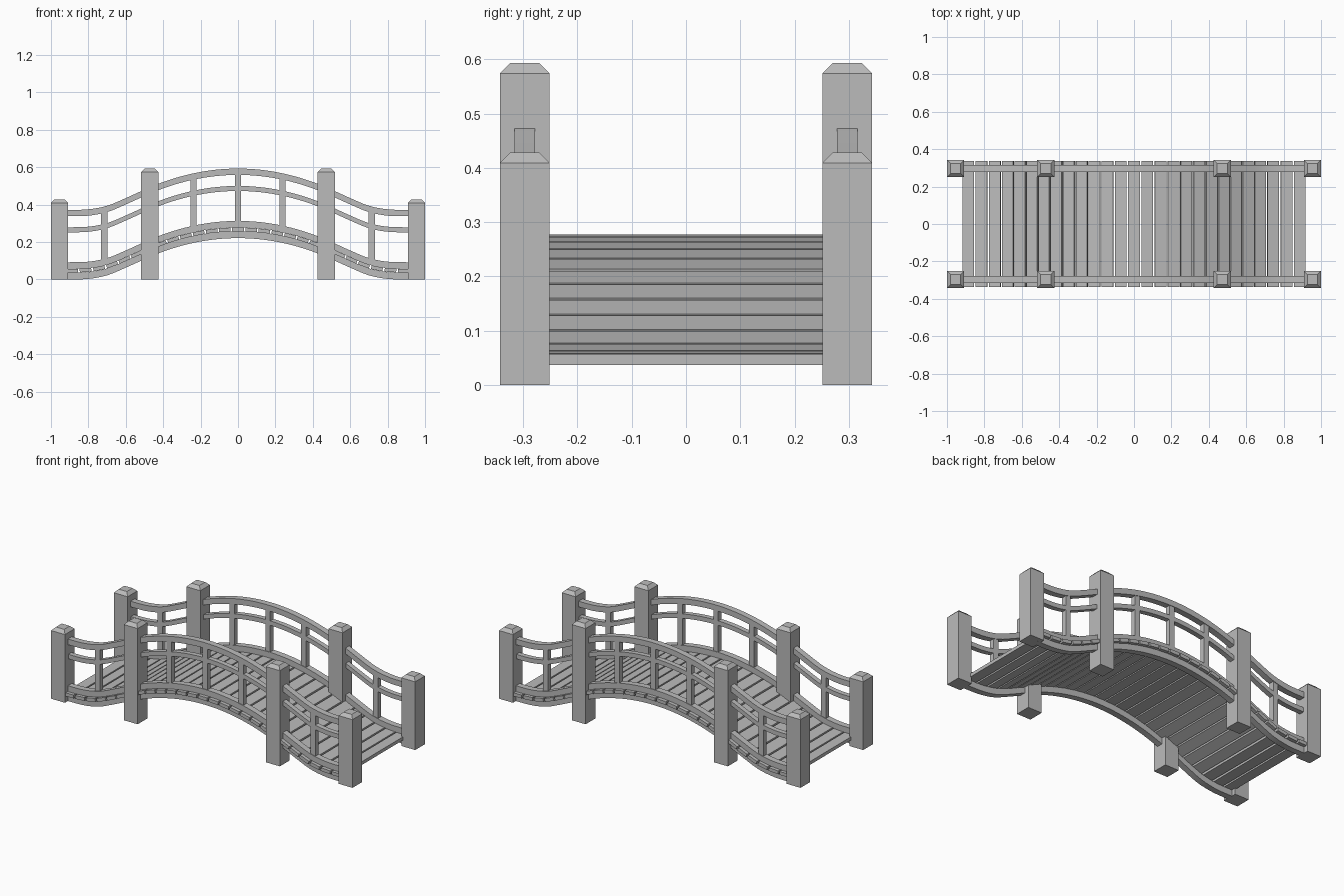
import bpy, bmesh, math
from mathutils import Vector, Matrix

cube = bpy.data.objects.get("Cube")
if cube:
    bpy.data.objects.remove(cube, do_unlink=True)

# One plain grey for the whole bridge
GREY = (0.5, 0.5, 0.5, 1)
grey = bpy.data.materials.new("weathered grey")
grey.use_nodes = True
grey.diffuse_color = GREY
grey.node_tree.nodes["Principled BSDF"].inputs["Base Color"].default_value = GREY

# Deck surface height at equal steps of |x|
STEP = 0.1
HEIGHTS = [0.278, 0.2735, 0.26, 0.2375, 0.206, 0.165, 0.12, 0.079, 0.06, 0.057, 0.057]
SIDE_Y = 0.297      # centre line of posts and rails
DECK_END = 0.922


def deck(x):
    """Smooth deck height at x."""
    s = min(abs(x) / STEP, len(HEIGHTS) - 1.001)
    i = int(s)
    t = s - i
    last = len(HEIGHTS) - 1
    a, b, c, d = (HEIGHTS[min(abs(k), last)] for k in (i - 1, i, i + 1, i + 2))
    return b + t / 2 * (c - a + t * (2 * a - 5 * b + 4 * c - d + t * (3 * (b - c) + d - a)))


def finish(bm, name, smooth=False):
    bmesh.ops.recalc_face_normals(bm, faces=bm.faces)
    mesh = bpy.data.meshes.new(name)
    bm.to_mesh(mesh)
    bm.free()
    mesh.materials.append(grey)
    obj = bpy.data.objects.new(name, mesh)
    bpy.context.collection.objects.link(obj)
    if smooth:
        bpy.ops.object.select_all(action="DESELECT")
        obj.select_set(True)
        bpy.context.view_layer.objects.active = obj
        bpy.ops.object.shade_smooth_by_angle(angle=math.radians(30))
    return obj


def add_box(bm, size, centre, tilt=0):
    matrix = Matrix.Translation(centre) @ Matrix.Rotation(tilt, 4, "Y") @ Matrix.Diagonal((*size, 1))
    return bmesh.ops.create_cube(bm, size=1, matrix=matrix)["verts"]


def curved_rail(name, y, low, high, width, segments=64):
    """Rectangular beam following the deck, between two heights above it."""
    bm = bmesh.new()
    rings = []
    for i in range(segments + 1):
        x = -0.93 + 1.86 * i / segments
        z = deck(x)
        rings.append([bm.verts.new((x, y + side * width / 2, z + h))
                      for side, h in ((-1, low), (1, low), (1, high), (-1, high))])
    for p, q in zip(rings, rings[1:]):
        for j in range(4):
            k = (j + 1) % 4
            bm.faces.new((p[j], p[k], q[k], q[j]))
    bm.faces.new(rings[0])
    bm.faces.new(rings[-1])
    return finish(bm, name, smooth=True)


def post(name, x, y, height, width=0.092, chamfer=0.019):
    """Square post with a chamfered top."""
    bm = bmesh.new()
    body = height - chamfer
    add_box(bm, (width, width, body), (x, y, body / 2))
    top = max(bm.faces, key=lambda f: f.calc_center_median().z)
    cap = bmesh.ops.extrude_face_region(bm, geom=[top])
    verts = [v for v in cap["geom"] if isinstance(v, bmesh.types.BMVert)]
    bm.faces.remove(top)
    scale = 1 - 2 * chamfer / width
    bmesh.ops.translate(bm, verts=verts, vec=(0, 0, chamfer))
    bmesh.ops.scale(bm, verts=verts, vec=(scale, scale, 1),
                    space=Matrix.Translation((-x, -y, 0)))
    finish(bm, name)


# Rails, posts and balusters on each side
for side, y in (("front", -SIDE_Y), ("back", SIDE_Y)):
    curved_rail(side + "_stringer", y, -0.057, -0.02, 0.037)
    curved_rail(side + "_curb_rail", y, 0.0, 0.035, 0.037)
    curved_rail(side + "_middle_rail", y, 0.195, 0.222, 0.03)
    curved_rail(side + "_top_rail", y, 0.281, 0.315, 0.037)
    for end, s in (("right", -1), ("left", 1)):
        post(f"{side}_{end}_end_post", s * 0.954, y, 0.428)
        post(f"{side}_{end}_middle_post", s * 0.472, y, 0.593)
    bm = bmesh.new()
    for x in (-0.715, -0.238, 0, 0.238, 0.715):
        add_box(bm, (0.033, 0.03, 0.28), (x, y, deck(x) + 0.158))
    finish(bm, side + "_balusters")

# Deck planks laid at equal distances along the curve
PLANKS = 27
GAP = 0.009
samples = [Vector((DECK_END * (i / 500 - 1), 0, 0)) for i in range(1001)]
for p in samples:
    p.z = deck(p.x)
lengths = [0]
for p, q in zip(samples, samples[1:]):
    lengths.append(lengths[-1] + (q - p).length)


def along(distance):
    return samples[min(range(len(samples)), key=lambda i: abs(lengths[i] - distance))]


bm = bmesh.new()
pitch = lengths[-1] / PLANKS
for n in range(PLANKS):
    a, b = along(n * pitch), along((n + 1) * pitch)
    tilt = -math.atan2(b.z - a.z, b.x - a.x)
    down = Vector((-math.sin(tilt), 0, -math.cos(tilt))) * 0.01
    add_box(bm, (pitch - GAP, 0.672, 0.02), (a + b) / 2 + down, tilt)
finish(bm, "deck_planks")
